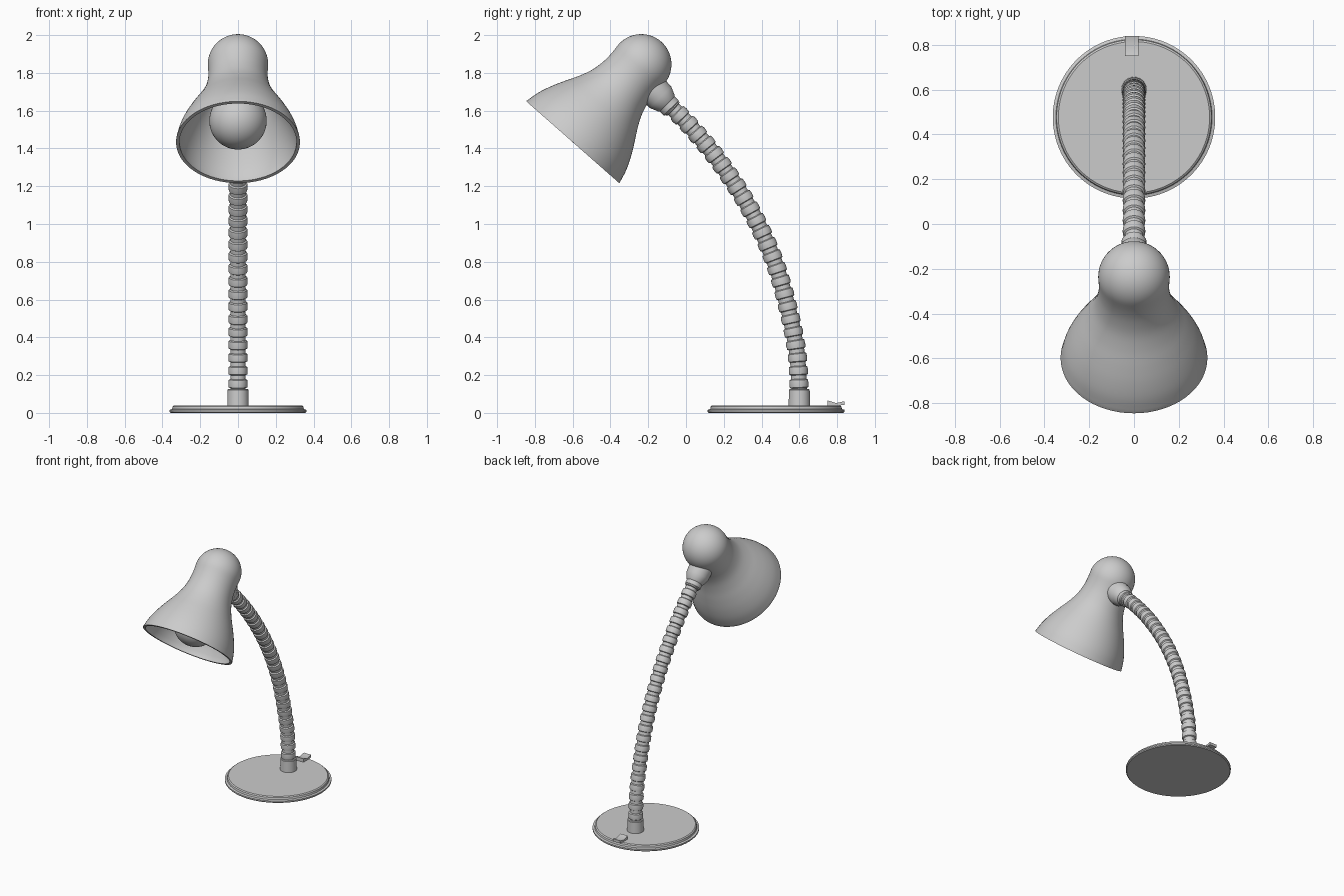
import bpy, bmesh, math
from mathutils import Vector

if "Cube" in bpy.data.objects:
    bpy.data.objects.remove(bpy.data.objects["Cube"])


def skin(name, rings, closed=False, angle=30):
    """Join equal-length rings of points into a surface."""
    bm = bmesh.new()
    rows = [[bm.verts.new(p) for p in ring] for ring in rings]
    n = len(rows[0])
    pairs = list(zip(rows, rows[1:] + (rows[:1] if closed else [])))
    for a, b in pairs:
        for i in range(n):
            j = (i + 1) % n
            bm.faces.new((a[i], a[j], b[j], b[i]))
    bmesh.ops.remove_doubles(bm, verts=bm.verts, dist=1e-5)
    bmesh.ops.recalc_face_normals(bm, faces=bm.faces)
    me = bpy.data.meshes.new(name)
    bm.to_mesh(me)
    bm.free()
    ob = bpy.data.objects.new(name, me)
    bpy.context.collection.objects.link(ob)
    bpy.ops.object.select_all(action='DESELECT')
    ob.select_set(True)
    bpy.context.view_layer.objects.active = ob
    bpy.ops.object.shade_smooth_by_angle(angle=math.radians(angle))
    return ob


def circle(center, axis, r, n):
    """Ring around an axis that lies in the YZ plane."""
    u, v = Vector((1, 0, 0)), axis.cross(Vector((1, 0, 0)))
    return [center + r * (math.cos(a) * u + math.sin(a) * v)
            for a in (2 * math.pi * i / n for i in range(n))]


def lathe(name, profile, origin, axis, n=64, closed=False):
    """Revolve (radius, distance along axis) points."""
    o, d = Vector(origin), Vector(axis).normalized()
    return skin(name, [circle(o + d * t, d, r, n) for r, t in profile], closed)


def spline(pts, t):
    """Catmull-Rom point, t in 0..1."""
    m = len(pts) - 1
    i = min(int(t * m), m - 1)
    f = t * m - i
    p1, p2 = pts[i], pts[i + 1]
    p0 = pts[i - 1] if i else 2 * p1 - p2
    p3 = pts[i + 2] if i + 2 <= m else 2 * p2 - p1
    return 0.5 * (2 * p1 + (p2 - p0) * f + (2 * p0 - 5 * p1 + 4 * p2 - p3) * f ** 2
                  + (3 * p1 - p0 - 3 * p2 + p3) * f ** 3)


UP = (0, 0, 1)

# Round base with stepped rim, and the neck socket on it
lathe("base", [(0, 0), (.357, 0), (.363, .006), (.363, .016), (.349, .02),
               (.346, .034), (.338, .04), (0, .04)], (0, .477, 0), UP, 96)
lathe("neck_socket", [(0, .03), (.057, .03), (.055, .122), (.051, .127), (0, .127)],
      (0, .6, 0), UP, 32)

# Rocker switch at the back of the base
switch = [(.75, .035), (.84, .042), (.84, .062), (.795, .052), (.75, .066)]
sides = [[Vector((x, y, z)) for y, z in switch] for x in (-.04, .02)]
mid = Vector((-.01, .795, .046))
skin("switch", [[mid + Vector((-.03, 0, 0))] * 5] + sides + [[mid + Vector((.03, 0, 0))] * 5])

# Ribbed gooseneck swept along a curve
path = [Vector((0, y, z)) for y, z in
        ((.6, .11), (.585, .335), (.529, .6), (.455, .835), (.336, 1.085),
         (.177, 1.33), (.02, 1.52), (-.1, 1.64))]
samples = [spline(path, i / 300) for i in range(301)]
lengths = [0]
for a, b in zip(samples, samples[1:]):
    lengths.append(lengths[-1] + (b - a).length)


def along(s):
    """Point and tangent at distance s along the neck."""
    i = 0
    while i < 299 and lengths[i + 1] < s:
        i += 1
    d = samples[i + 1] - samples[i]
    return samples[i] + d * (s - lengths[i]) / d.length, d.normalized()


ribs = 25
pitch = lengths[-1] / ribs
rings = []
for k in range(ribs):
    for f, r in ((.0, .041), (.3, .041), (.36, .049), (.65, .051), (.93, .049)):
        p, d = along((k + f) * pitch)
        rings.append(circle(p, d, r, 24))
skin("gooseneck", rings)

# Joint between neck and shade
lathe("shade_joint", [(0, 0), (.05, 0), (.056, .006), (.056, .035), (.062, .042),
                      (.08, .085), (.083, .15), (0, .15)],
      (0, -.075, 1.61), (0, -.7, .71), 32)

# Bell shade: flared cone, narrow throat and dome, with inner wall
rim, axis = Vector((0, -.597, 1.436)), Vector((0, .66, .75)).normalized()
keys = [Vector(p) for p in ((.328, 0), (.311, .07), (.283, .14), (.247, .21), (.208, .28),
                            (.177, .35), (.161, .42), (.157, .48), (.16, .545))]
outer = [tuple(spline(keys, i / 32)) for i in range(33)]
outer += [(.16 * math.cos(a), .545 + .16 * math.sin(a))
          for a in (math.pi / 2 * i / 14 for i in range(1, 15))]
inner = [(max(r - .014, 0), t if t < .5 else t - .014) for r, t in outer]
inner[0] = (.31, 0)
lathe("shade", [(.328, -.004)] + outer + inner[::-1] + [(.31, -.004)], rim, axis, 64, True)

# Bulb and its holder inside the shade
bulb = [(.152 * math.sin(a), .147 - .152 * math.cos(a))
        for a in (math.pi * .85 * i / 24 for i in range(25))]
lathe("bulb", bulb + [(.06, .32), (.055, .36), (0, .36)], rim, axis, 48)
lathe("bulb_holder", [(0, .33), (.068, .33), (.068, .55), (0, .55)], rim, axis, 32)
